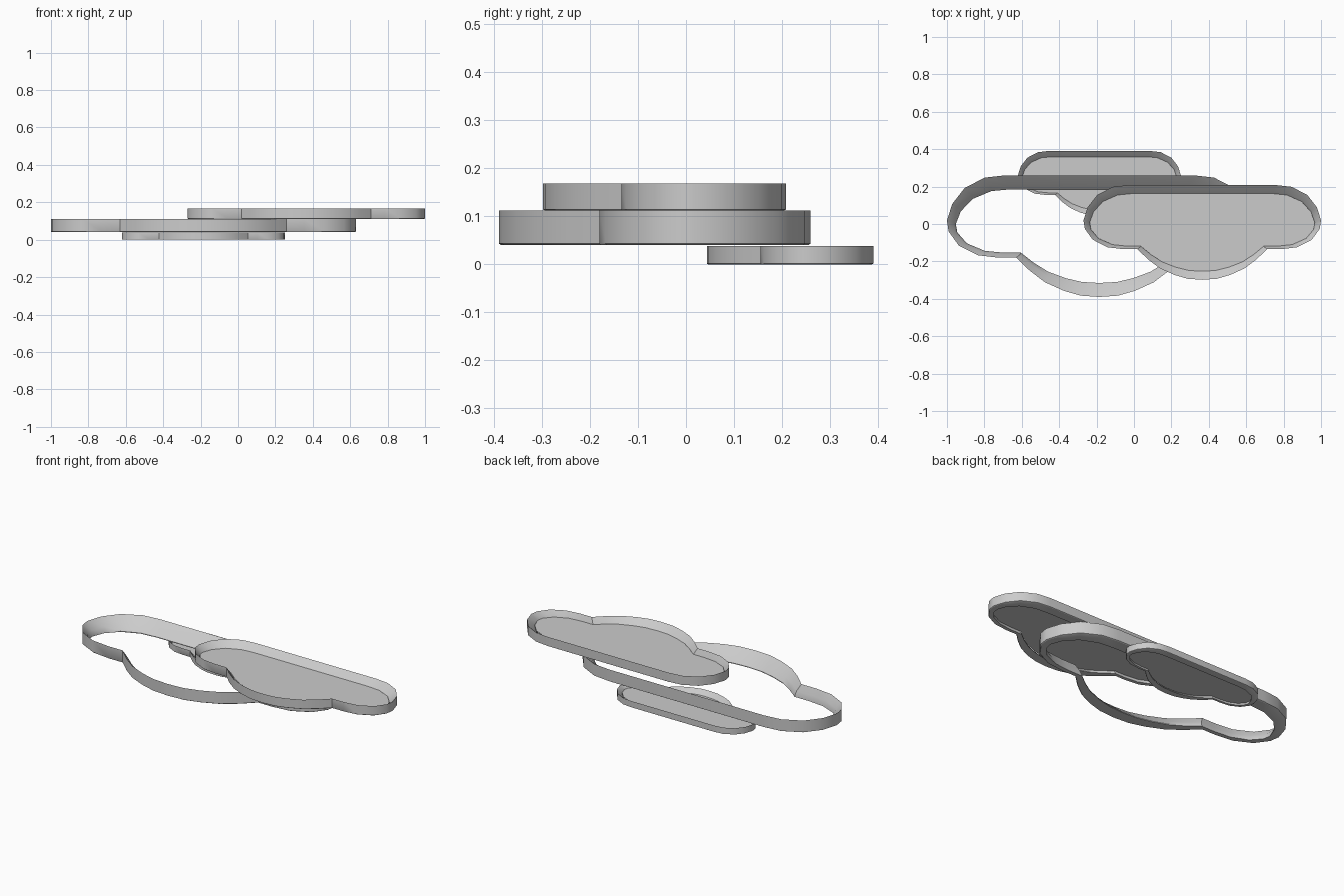
import bpy, bmesh, math

if "Cube" in bpy.data.objects:
    bpy.data.objects.remove(bpy.data.objects["Cube"])

# Right half of the cloud outline, from top to bottom centre
HALF = [(.506, .325), (.613, .313), (.72, .258), (.787, .172), (.815, .083),
        (.806, .025), (.752, -.05), (.65, -.102), (.54, -.115), (.445, -.115),
        (.372, -.185), (.29, -.247), (.19, -.292), (.10, -.318), (0, -.325)]
OUTLINE = HALF + [(-x, y) for x, y in reversed(HALF[:-1])]


def loop(bm, sx, sy, z):
    return [bm.verts.new((x * sx, y * sy, z)) for x, y in OUTLINE]


def finish(bm, name, loc, size, angle=30):
    bmesh.ops.recalc_face_normals(bm, faces=bm.faces)
    me = bpy.data.meshes.new(name)
    bm.to_mesh(me)
    bm.free()
    ob = bpy.data.objects.new(name, me)
    bpy.context.collection.objects.link(ob)
    ob.location = loc
    ob.scale = (size, size, size)
    bpy.ops.object.select_all(action='DESELECT')
    ob.select_set(True)
    bpy.context.view_layer.objects.active = ob
    bpy.ops.object.shade_smooth_by_angle(angle=math.radians(angle))
    return ob


def cloud_frame(name, loc, size, h):
    # Closed rim section: straight outer wall, stepped inner slope
    bm = bmesh.new()
    section = [(.994, .985, 0), (1, 1, .003), (1, 1, h),
               (.955, .86, h * .45), (.942, .77, h * .05), (.942, .77, 0)]
    rings = [loop(bm, *s) for s in section]
    n = len(OUTLINE)
    for k, a in enumerate(rings):
        b = rings[(k + 1) % len(rings)]
        for i in range(n):
            j = (i + 1) % n
            bm.faces.new((a[i], a[j], b[j], b[i]))
    finish(bm, name, loc, size)


def cloud_panel(name, loc, size, h):
    # Thin infill sheet resting inside the rim
    bm = bmesh.new()
    low = loop(bm, .948, .82, h * .33)
    top = loop(bm, .948, .82, h * .40)
    bm.faces.new(low)
    bm.faces.new(top)
    n = len(OUTLINE)
    for i in range(n):
        j = (i + 1) % n
        bm.faces.new((low[i], low[j], top[j], top[i]))
    finish(bm, name, loc, size)


# name, centre x, centre y, base z, scale, has panel
CLOUDS = [("small_cloud", -.185, .217, .0, .534, True),
          ("large_cloud", -.185, -.065, .04, 1.0, False),
          ("upper_cloud", .365, -.045, .112, .779, True)]
H = .072
for name, x, y, z, s, panel in CLOUDS:
    cloud_frame(name + "_rim", (x, y, z), s, H)
    if panel:
        cloud_panel(name + "_panel", (x, y, z), s, H)
